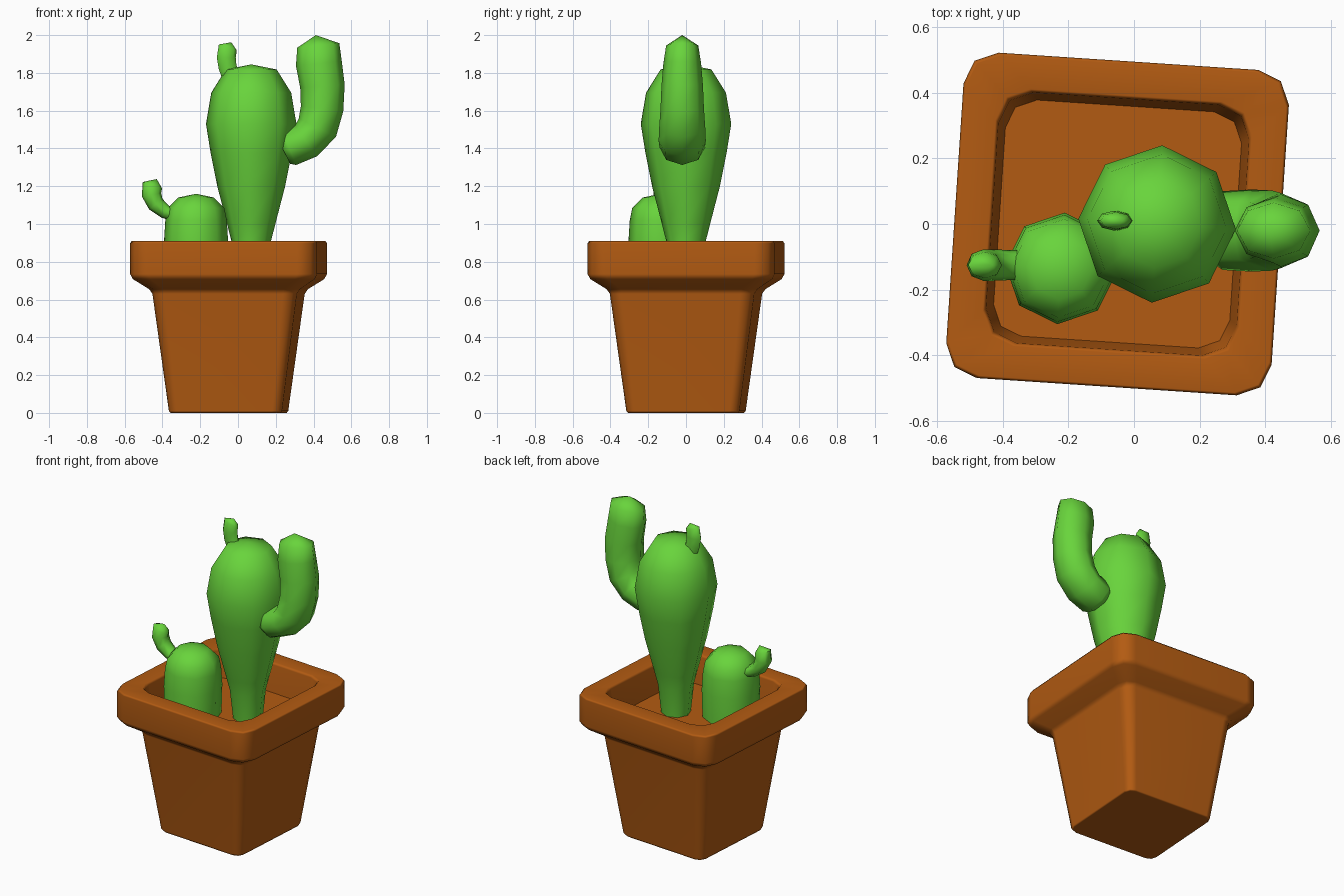
import bpy, bmesh, math
from mathutils import Vector

if "Cube" in bpy.data.objects:
    bpy.data.objects.remove(bpy.data.objects["Cube"])

TURN = math.radians(-3.8)   # the whole model is slightly turned about z


def material(name, rgb):
    m = bpy.data.materials.new(name)
    m.diffuse_color = (*rgb, 1)
    m.use_nodes = True
    m.node_tree.nodes["Principled BSDF"].inputs["Base Color"].default_value = m.diffuse_color
    return m


GREEN = material("cactus_green", (0.14, 0.66, 0.045))
BROWN = material("clay_brown", (0.45, 0.105, 0.006))


def loft(name, rings, mat, angle):
    """Skin a list of equal-length point rings and cap both ends."""
    bm = bmesh.new()
    loops = [[bm.verts.new(p) for p in ring] for ring in rings]
    n = len(loops[0])
    for a, b in zip(loops, loops[1:]):
        for i in range(n):
            j = (i + 1) % n
            bm.faces.new((a[i], a[j], b[j], b[i]))
    bm.faces.new(loops[0][::-1])
    bm.faces.new(loops[-1])
    bmesh.ops.remove_doubles(bm, verts=bm.verts, dist=0.0005)
    bmesh.ops.recalc_face_normals(bm, faces=bm.faces)
    me = bpy.data.meshes.new(name)
    bm.to_mesh(me)
    bm.free()
    me.materials.append(mat)
    ob = bpy.data.objects.new(name, me)
    bpy.context.collection.objects.link(ob)
    bpy.ops.object.select_all(action='DESELECT')
    ob.select_set(True)
    bpy.context.view_layer.objects.active = ob
    bpy.ops.object.shade_smooth_by_angle(angle=math.radians(angle))
    return ob


def rounded_square(half, r, z, cx=-0.05, cy=0.0):
    pts = []
    for k in range(4):
        q = math.radians(45 + 90 * k)
        ox = math.copysign(half - r, math.cos(q))
        oy = math.copysign(half - r, math.sin(q))
        for s in (0, 45, 90):
            a = math.radians(90 * k + s)
            x, y = ox + r * math.cos(a), oy + r * math.sin(a)
            pts.append((cx + x * math.cos(TURN) - y * math.sin(TURN),
                        cy + x * math.sin(TURN) + y * math.cos(TURN), z))
    return pts


def stem(name, cx, cy, profile):
    """Eight-sided upright cactus body from (radius, height) pairs."""
    rings = [[(cx + r * math.cos(TURN + i * math.pi / 4),
               cy + r * math.sin(TURN + i * math.pi / 4), z) for i in range(8)]
             for r, z in profile]
    return loft(name, rings, GREEN, 65)


def arm(name, cy, path):
    """Bent tube in the xz plane from (x, z, in-plane radius, y radius)."""
    rings = []
    for i, (x, z, r, ry) in enumerate(path):
        a, b = path[max(i - 1, 0)], path[min(i + 1, len(path) - 1)]
        t = Vector((b[0] - a[0], 0, b[1] - a[1])).normalized()
        nrm = Vector((t.z, 0, -t.x))
        rings.append([Vector((x, cy, z)) + nrm * r * math.cos(k * math.pi / 4)
                      + Vector((0, ry * math.sin(k * math.pi / 4), 0))
                      for k in range(8)])
    return loft(name, rings, GREEN, 65)


# Square clay pot: outside wall, collar, rim, inside wall and soil floor
pot = loft("pot", [rounded_square(*p) for p in (
    (0.292, 0.045, 0), (0.300, 0.05, 0.010), (0.383, 0.07, 0.63),
    (0.400, 0.08, 0.655), (0.482, 0.10, 0.708), (0.496, 0.10, 0.735),
    (0.496, 0.10, 0.898), (0.488, 0.10, 0.91), (0.392, 0.10, 0.91),
    (0.382, 0.10, 0.895), (0.360, 0.09, 0.73))], BROWN, 55)
pot.modifiers.new("weighted_normals", 'WEIGHTED_NORMAL').keep_sharp = True

# Cactus bodies
stem("tall_cactus", 0.07, 0, (
    (0.085, 0.72), (0.105, 0.91), (0.128, 1.0), (0.18, 1.2), (0.216, 1.38),
    (0.24, 1.53), (0.212, 1.695), (0.135, 1.818), (0, 1.845)))
stem("small_cactus", -0.222, -0.135, (
    (0.165, 0.72), (0.17, 0.91), (0.163, 1.02), (0.15, 1.085),
    (0.095, 1.14), (0, 1.16)))

# Arms and buds
arm("large_arm", -0.02, (
    (0.24, 1.39, 0.08, 0.10), (0.27, 1.405, 0.10, 0.12),
    (0.36, 1.44, 0.10, 0.125), (0.42, 1.51, 0.11, 0.122),
    (0.445, 1.61, 0.113, 0.115), (0.447, 1.73, 0.118, 0.11),
    (0.428, 1.85, 0.122, 0.10), (0.425, 1.945, 0.112, 0.085),
    (0.412, 2.0, 0, 0)))
arm("top_bud", 0.01, (
    (-0.035, 1.77, 0.045, 0.028), (-0.055, 1.83, 0.048, 0.03),
    (-0.062, 1.88, 0.05, 0.03), (-0.054, 1.935, 0.05, 0.026),
    (-0.035, 1.962, 0, 0)))
arm("side_bud", -0.125, (
    (-0.34, 1.05, 0.035, 0.045), (-0.385, 1.065, 0.037, 0.046),
    (-0.435, 1.105, 0.045, 0.048), (-0.458, 1.155, 0.052, 0.048),
    (-0.453, 1.205, 0.054, 0.04), (-0.43, 1.238, 0, 0)))
